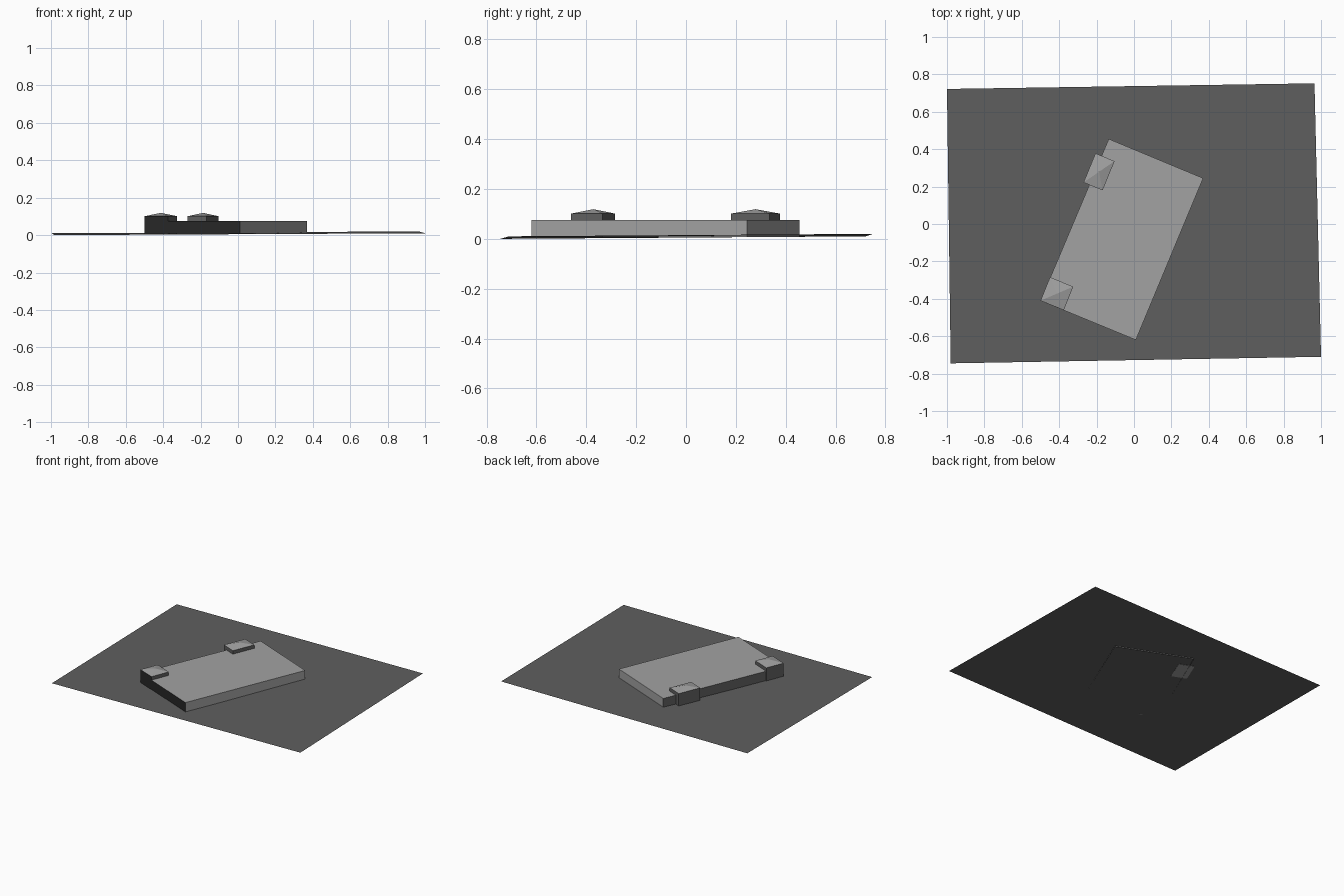
import bpy, bmesh

if "Cube" in bpy.data.objects:
    bpy.data.objects.remove(bpy.data.objects["Cube"])


def material(name, v):
    m = bpy.data.materials.new(name)
    m.diffuse_color = (v, v, v, 1)
    m.use_nodes = True
    m.node_tree.nodes["Principled BSDF"].inputs["Base Color"].default_value = m.diffuse_color
    return m


light = material("light grey", 0.36)
dark = material("dark grey", 0.115)
black = material("near black", 0.02)
MATS = [light, dark, black]


def finish(name, bm):
    me = bpy.data.meshes.new(name)
    bm.to_mesh(me)
    bm.free()
    for m in MATS:
        me.materials.append(m)
    ob = bpy.data.objects.new(name, me)
    bpy.context.collection.objects.link(ob)
    return ob


def block(name, corners, z0, z1, wall_mats, apex=None, floor=False):
    """Corners run front-left, front-right, back-right, back-left.
    wall_mats: front, right, back, left. Roof is flat or a low pyramid."""
    bm = bmesh.new()
    lo = [bm.verts.new((x, y, z0)) for x, y in corners]
    hi = [bm.verts.new((x, y, z1)) for x, y in corners]
    top = None
    if apex:
        cx = sum(c[0] for c in corners) / 4
        cy = sum(c[1] for c in corners) / 4
        top = bm.verts.new((cx, cy, apex))
    else:
        bm.faces.new(hi)
    for i in range(4):
        j = (i + 1) % 4
        f = bm.faces.new((lo[i], lo[j], hi[j], hi[i]))
        f.material_index = wall_mats[i]
        if top:
            bm.faces.new((hi[i], hi[j], top))
    if floor:
        bm.faces.new(lo[::-1])
    return finish(name, bm)


# Gently sloping ground sheet
bm = bmesh.new()
f = bm.faces.new([bm.verts.new(p) for p in (
    (-0.98, -0.745, 0.0), (1.0, -0.71, 0.01),
    (0.965, 0.752, 0.02), (-1.0, 0.722, 0.01))])
f.material_index = 1
finish("ground_sheet", bm)

# Main hall: dark left side, near black front
block("main_hall", [(-0.5, -0.41), (0.01, -0.62), (0.37, 0.245), (-0.135, 0.455)],
      0.008, 0.076, [2, 0, 0, 1])

# Two corner towers with low pyramid roofs
block("front_tower", [(-0.5, -0.41), (-0.375, -0.461), (-0.325, -0.335), (-0.449, -0.284)],
      0.006, 0.101, [2, 1, 1, 1], 0.119, True)
block("back_tower", [(-0.27, 0.222), (-0.168, 0.18), (-0.104, 0.336), (-0.206, 0.378)],
      0.01, 0.101, [1, 1, 1, 1], 0.119, True)
